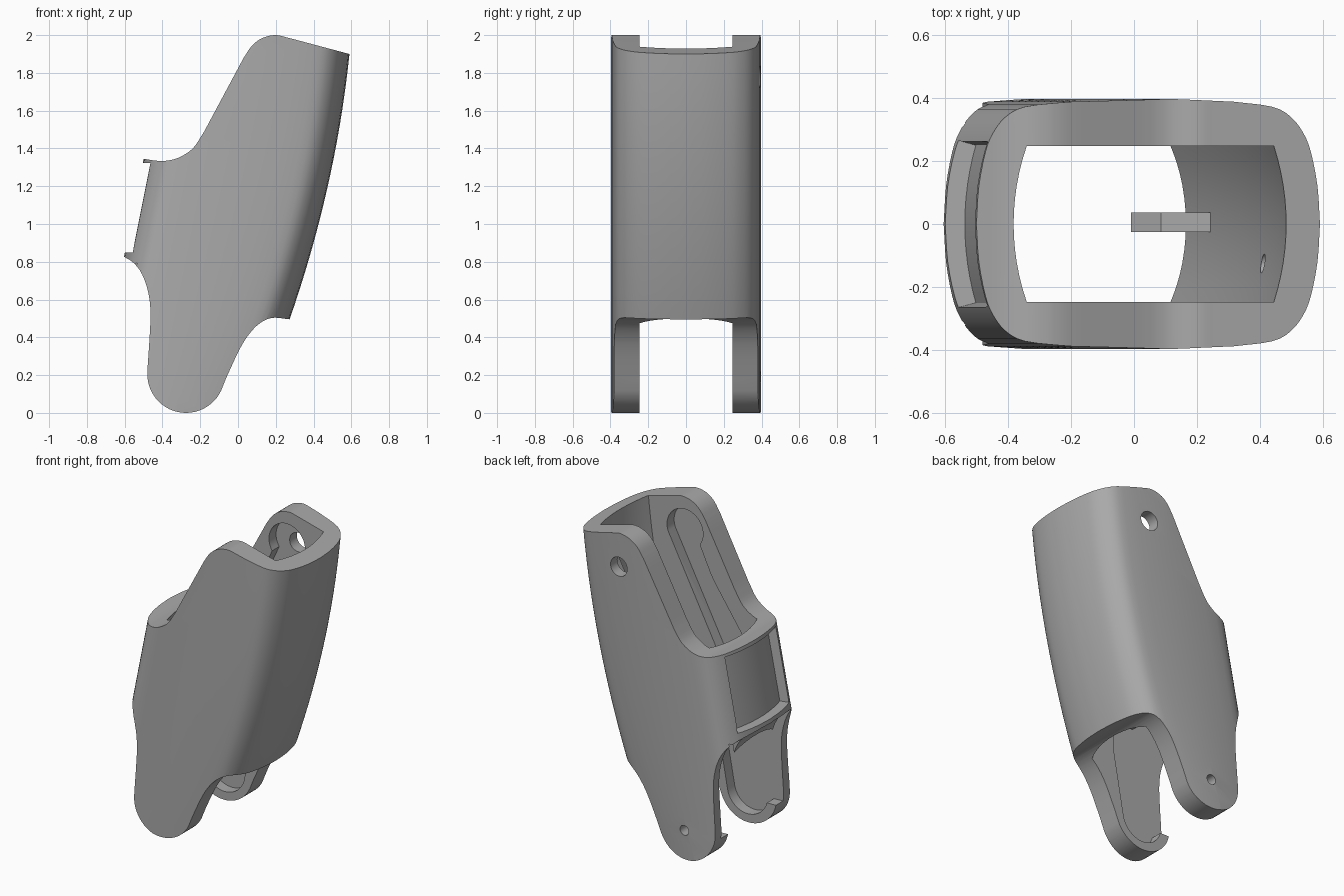
import bpy, bmesh, math
from mathutils import Vector

if "Cube" in bpy.data.objects:
    bpy.data.objects.remove(bpy.data.objects["Cube"])

grey = bpy.data.materials.new("plain grey")
grey.use_nodes = True
COLOUR = (0.4, 0.4, 0.4, 1)
grey.diffuse_color = COLOUR
grey.node_tree.nodes["Principled BSDF"].inputs["Base Color"].default_value = COLOUR


def make_object(name, rings):
    """Closed solid skinned over a list of matching rings."""
    bm = bmesh.new()
    loops = [[bm.verts.new(p) for p in ring] for ring in rings]
    n = len(loops[0])
    for a, b in zip(loops, loops[1:]):
        for i in range(n):
            j = (i + 1) % n
            bm.faces.new((a[i], a[j], b[j], b[i]))
    bm.faces.new(loops[0][::-1])
    bm.faces.new(loops[-1])
    bmesh.ops.recalc_face_normals(bm, faces=bm.faces)
    mesh = bpy.data.meshes.new(name)
    bm.to_mesh(mesh)
    bm.free()
    mesh.materials.append(grey)
    obj = bpy.data.objects.new(name, mesh)
    bpy.context.collection.objects.link(obj)
    return obj


def extrude_xz(name, outline, y0, y1):
    return make_object(name, [[(x, y, z) for x, z in outline] for y in (y0, y1)])


def smooth_run(points, steps=5):
    """Smooth curve through the points."""
    p = [Vector(q) for q in points]
    p = [p[0] * 2 - p[1]] + p + [p[-1] * 2 - p[-2]]
    out = []
    for a, b, c, d in zip(p, p[1:], p[2:], p[3:]):
        for k in range(steps):
            t = k / steps
            out.append(0.5 * (2 * b + (c - a) * t + (2 * a - 5 * b + 4 * c - d) * t * t
                              + (3 * b - a - 3 * c + d) * t ** 3))
    return out + [p[-2]]


def arc(cx, cz, r, start, end, n=24):
    angles = [math.radians(start + (end - start) * i / n) for i in range(n + 1)]
    return [(cx + r * math.cos(a), cz + r * math.sin(a)) for a in angles]


def combine(obj, cutter, operation):
    mod = obj.modifiers.new("cut", 'BOOLEAN')
    mod.operation, mod.object, mod.solver = operation, cutter, 'EXACT'
    graph = bpy.context.evaluated_depsgraph_get()
    mesh = bpy.data.meshes.new_from_object(obj.evaluated_get(graph))
    obj.modifiers.clear()
    obj.data = mesh
    bpy.data.objects.remove(cutter)


# Lengthwise curves of the two narrow walls
def left_edge(z):
    return -0.5 - 0.2 * (1.345 - z)


def right_edge(z):
    return 0.275 + 0.286 * (z - 0.5) - 0.087 * (z - 0.5) * (z - 1.2)


LEVELS = [-0.1 + 2.3 * i / 24 for i in range(25)]

# Rounded, slightly bulging outer tube
corner = smooth_run([(0, 0), (0.008, 0.12), (0.03, 0.23), (0.055, 0.29), (0.095, 0.34),
                     (0.155, 0.372), (0.28, 0.388)], 3)


def outer_ring(z):
    l, r = left_edge(z), right_edge(z)
    half = [(r - d, y) for d, y in corner] + [((l + r) / 2, 0.397)]
    half += [(l + d, y) for d, y in corner[::-1]]
    return [(x, y, z) for x, y in half] + [(x, -y, z) for x, y in half[-2:0:-1]]


shell = make_object("finger_shell", [outer_ring(z) for z in LEVELS])

# Side outline: rounded leg, raised rear tip, scooped edges
outline = arc(-0.275, 0.205, 0.205, 180, 335)
outline += smooth_run([(-0.06, 0.19), (0.0, 0.32), (0.05, 0.405), (0.11, 0.47),
                       (0.18, 0.503), (0.275, 0.495)])
outline += [(0.8, 0.44), (0.8, 1.844)]
outline += smooth_run([(0.27, 1.985), (0.2, 2.0), (0.13, 1.985), (0.075, 1.945), (0.03, 1.88)])
outline += smooth_run([(-0.18, 1.488), (-0.235, 1.405), (-0.3, 1.358), (-0.36, 1.338),
                       (-0.42, 1.334), (-0.5, 1.345)])
outline += [(-0.9, 1.38), (-0.9, 0.825)]
outline += smooth_run([(-0.6, 0.825), (-0.56, 0.8), (-0.52, 0.755), (-0.49, 0.69),
                       (-0.47, 0.61), (-0.463, 0.52), (-0.468, 0.4), (-0.478, 0.25)])
combine(shell, extrude_xz("outline_cutter", outline, -0.6, 0.6), 'INTERSECT')


# Through cavity with bowed end walls
def cavity_ring(z):
    ys = [-0.247 + 0.494 * i / 12 for i in range(13)]
    bow = [0.04 * (y / 0.247) ** 2 for y in ys]
    right = [(right_edge(z) - 0.11 - b, y, z) for y, b in zip(ys, bow)]
    left = [(left_edge(z) + 0.12 + b, y, z) for y, b in zip(ys, bow)]
    return right + left[::-1]


combine(shell, make_object("cavity_cutter", [cavity_ring(z) for z in LEVELS]), 'DIFFERENCE')


# Recessed panel on the short wall
def window_ring(z):
    ys = [-0.25 + 0.5 * i / 12 for i in range(13)]
    floor = [(left_edge(z) + 0.062 + 0.035 * (y / 0.25) ** 2, y, z) for y in ys]
    return floor + [(-0.8, 0.33, z), (-0.8, -0.33, z)]


combine(shell, make_object("window_cutter", [window_ring(0.85), window_ring(1.322)]), 'DIFFERENCE')

# Long keyhole recess inside both broad walls, open at the leg edge
recess = arc(0.18, 1.79, 0.13, -20, 215)
recess += smooth_run([(0.02, 1.6), (-0.04, 1.49), (-0.29, 1.12), (-0.42, 0.86)])
recess += [(-0.7, 0.7), (-0.7, 0.17)]
recess += arc(-0.27, 0.2, 0.145, 195, 350)
recess += [(-0.05, 0.6), (-0.05, 1.07)]
for side in (-1, 1):
    combine(shell, extrude_xz("recess_cutter", recess, side * 0.2, side * 0.32), 'DIFFERENCE')

# Pivot holes through the back wall only
for x, z, r in ((0.21, 1.78, 0.062), (-0.265, 0.19, 0.032)):
    combine(shell, extrude_xz("hole_cutter", arc(x, z, r, 0, 345, 23), 0.2, 0.6), 'DIFFERENCE')

# Small blind hole inside the long wall
blind = [[(x, -0.125 + 0.03 * math.cos(a), 1.47 + 0.03 * math.sin(a))
          for a in [math.tau * i / 16 for i in range(16)]] for x in (0.3, 0.46)]
combine(shell, make_object("blind_hole_cutter", blind), 'DIFFERENCE')

# Inner tab near the lower opening
tab = extrude_xz("inner_tab", [(0.29, 0.74), (0.085, 0.74), (-0.01, 0.67),
                               (-0.01, 0.62), (0.25, 0.62)], -0.025, 0.037)

# Smooth curved surfaces, keep edges crisp
for obj in (shell, tab):
    bpy.ops.object.select_all(action='DESELECT')
    obj.select_set(True)
    bpy.context.view_layer.objects.active = obj
    bpy.ops.object.shade_smooth_by_angle(angle=math.radians(25))
